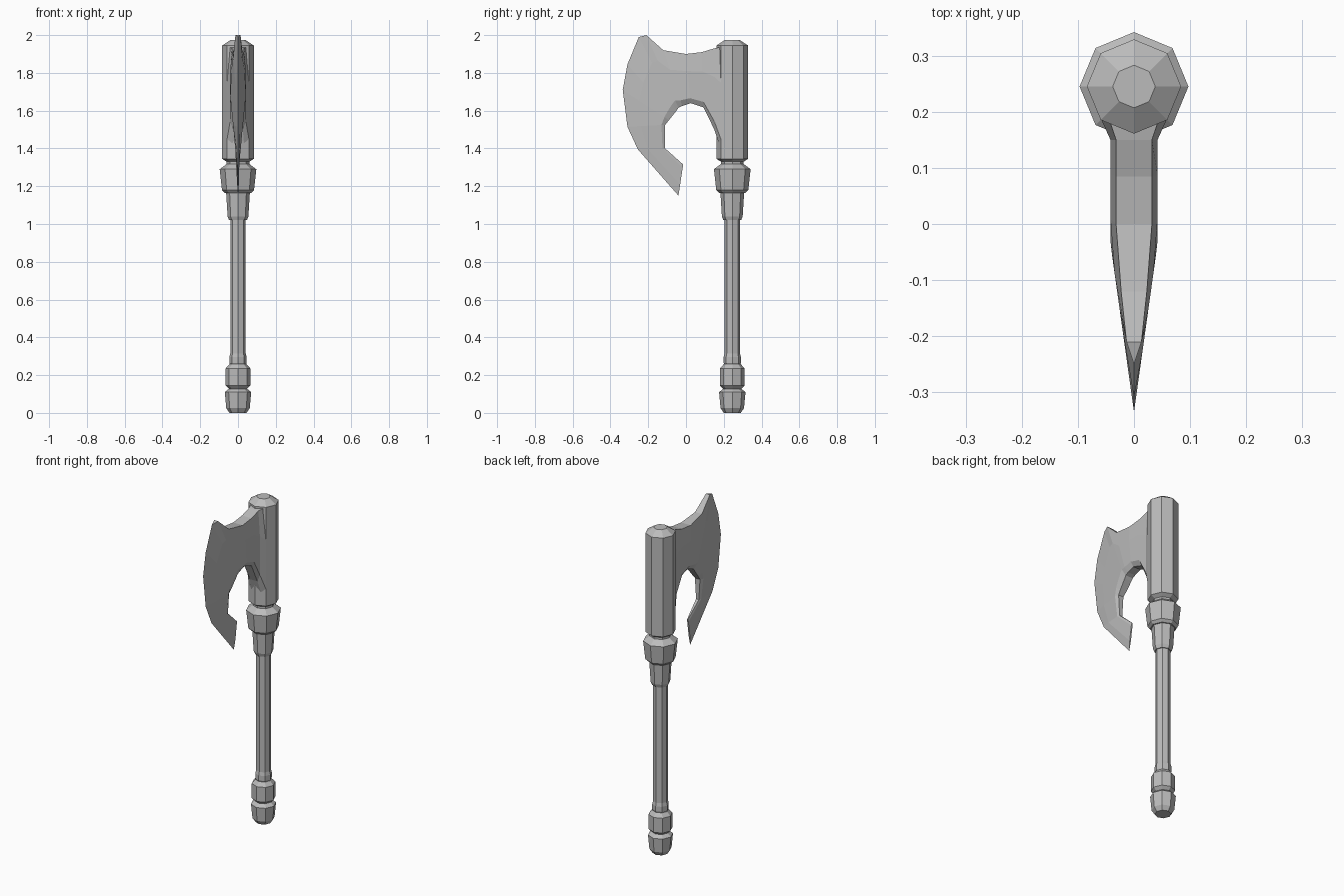
import bpy, bmesh, math

cube = bpy.data.objects.get("Cube")
if cube:
    bpy.data.objects.remove(cube, do_unlink=True)

grey = bpy.data.materials.new("plain grey")
grey.use_nodes = True
colour = (0.5, 0.5, 0.5, 1)
grey.diffuse_color = colour
grey.node_tree.nodes["Principled BSDF"].inputs["Base Color"].default_value = colour

AXIS_Y = 0.245
SIDES = 8


def finish(name, bm):
    bmesh.ops.recalc_face_normals(bm, faces=bm.faces)
    mesh = bpy.data.meshes.new(name)
    bm.to_mesh(mesh)
    bm.free()
    mesh.materials.append(grey)
    obj = bpy.data.objects.new(name, mesh)
    bpy.context.collection.objects.link(obj)
    return obj


def lathe(name, profile):
    """Eight-sided closed solid from (radius, height) pairs."""
    bm = bmesh.new()
    rings = []
    for r, z in profile:
        angles = [math.tau * i / SIDES for i in range(SIDES)]
        rings.append([bm.verts.new((r * math.cos(a), AXIS_Y + r * math.sin(a), z))
                      for a in angles])
    for low, high in zip(rings, rings[1:]):
        for i in range(SIDES):
            j = (i + 1) % SIDES
            bm.faces.new((low[i], low[j], high[j], high[i]))
    bm.faces.new(rings[0])
    bm.faces.new(rings[-1])
    return finish(name, bm)


# Handle parts, bottom to top
lathe("pommel", [(.045, 0), (.062, .025), (.07, .11), (.045, .13)])
lathe("pommel_ring", [(.045, .125), (.066, .145), (.066, .235), (.045, .258)])
lathe("shaft_foot", [(.04, .25), (.046, .265), (.046, .295), (.041, .315)])
lathe("shaft", [(.041, .1), (.041, 1.05)])
lathe("neck", [(.047, 1.02), (.055, 1.04), (.063, 1.17)])
lathe("collar", [(.07, 1.165), (.085, 1.18), (.097, 1.29), (.06, 1.318)])
lathe("head_socket", [(.06, 1.31), (.06, 1.33), (.084, 1.345),
                      (.084, 1.945), (.038, 1.975)])


# Blade: rungs from the outer edge to the inner edge
def half_width(y):
    if y > .15:
        return .042 + (y - .15) * .45
    return min(.042, .14 * (y + .335))


TOP, SHARP = .76, 0
RUNGS = [  # outer y, z, edge fraction, inner y, z, body fraction
    (.2, 1.94, TOP, .2, 1.35, 1),
    (.15, 1.93, TOP, .15, 1.5, 1),
    (.085, 1.91, TOP, .093, 1.617, 1),
    (0, 1.9, TOP, .025, 1.64, 1),
    (-.12, 1.92, TOP, -.02, 1.625, 1),
    (-.21, 2, TOP, -.04, 1.615, 1),
    (-.25, 1.99, SHARP, -.05, 1.6, 1),
    (-.31, 1.845, SHARP, -.07, 1.575, 1),
    (-.335, 1.71, SHARP, -.09, 1.55, 1),
    (-.31, 1.515, SHARP, -.11, 1.525, .9),
    (-.255, 1.395, SHARP, -.11, 1.4, .5),
    (-.04, 1.15, SHARP, -.015, 1.315, .1),
]
STEPS = (0, .35, .9, 1)

bm = bmesh.new()
loops = []
for oy, oz, edge, iy, iz, body in RUNGS:
    sides = []
    for sign in (1, -1):
        side = []
        for t in STEPS:
            y, z = oy + (iy - oy) * t, oz + (iz - oz) * t
            factor = edge if t == 0 else body * (.6 if t == 1 else 1)
            side.append(bm.verts.new((sign * half_width(y) * factor, y, z)))
        sides.append(side)
    loops.append(sides[0] + sides[1][::-1])
count = len(loops[0])
for a, b in zip(loops, loops[1:]):
    for i in range(count):
        j = (i + 1) % count
        bm.faces.new((a[i], a[j], b[j], b[i]))
bm.faces.new(loops[0])
bm.faces.new(loops[-1])
bmesh.ops.remove_doubles(bm, verts=bm.verts, dist=.0005)
finish("blade", bm)
